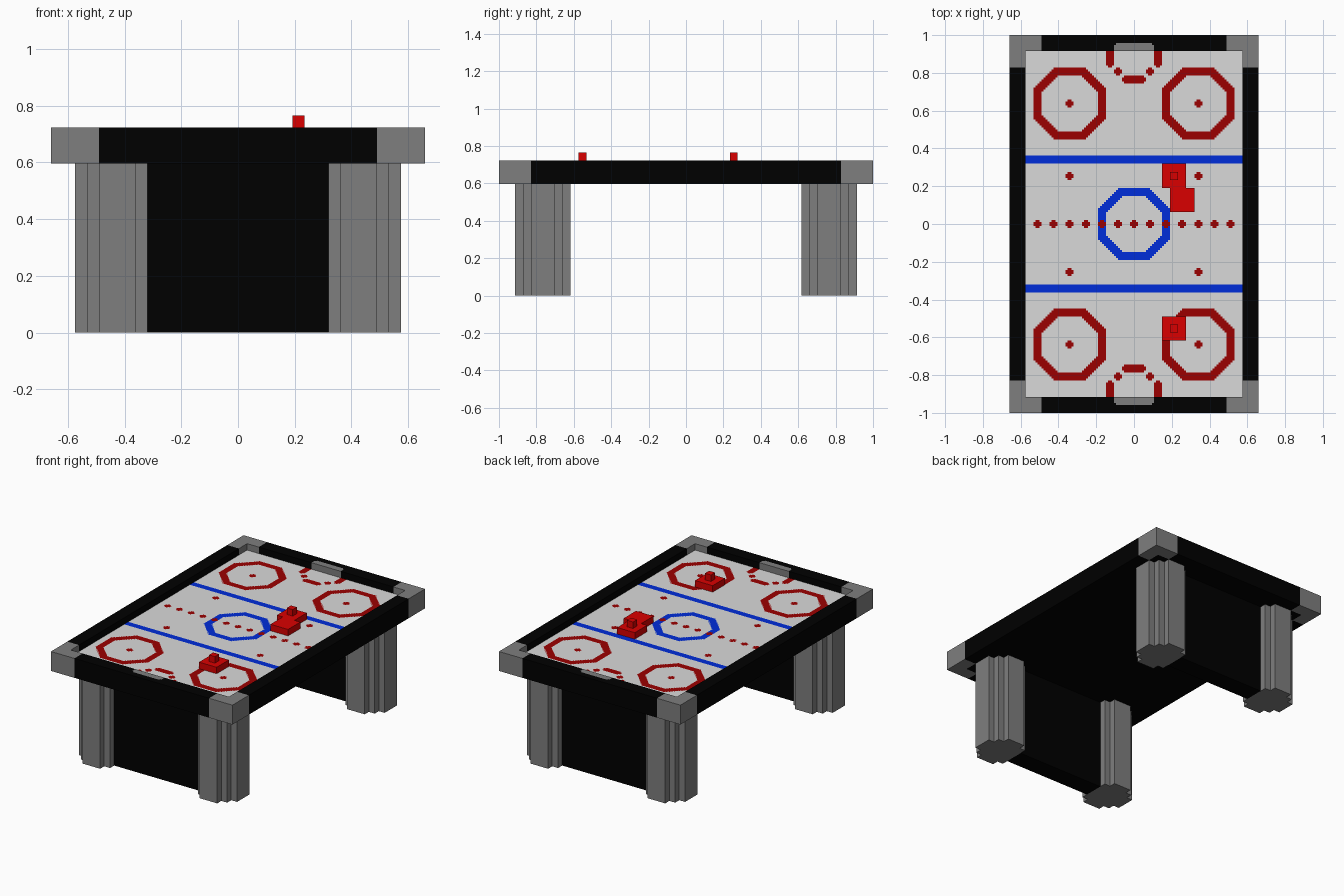
import bpy
import bmesh

V = 2 / 47      # block size of the model
CELL = 0.25     # painted square on the playfield, in blocks

cube = bpy.data.objects.get("Cube")
if cube:
    bpy.data.objects.remove(cube, do_unlink=True)


def material(name, r, g, b):
    m = bpy.data.materials.new(name)
    m.use_nodes = True
    m.diffuse_color = (r, g, b, 1)
    m.node_tree.nodes["Principled BSDF"].inputs["Base Color"].default_value = (r, g, b, 1)
    return m


black = material("black", 0, 0, 0)
grey = material("grey", 0.21, 0.21, 0.21)
white = material("light grey", 0.7, 0.7, 0.7)
dark_red = material("dark red", 0.33, 0, 0)
red = material("bright red", 0.7, 0, 0)
blue = material("blue", 0, 0.026, 0.7)


def finish(name, bm, *mats):
    me = bpy.data.meshes.new(name)
    bm.to_mesh(me)
    bm.free()
    for m in mats:
        me.materials.append(m)
    ob = bpy.data.objects.new(name, me)
    bpy.context.collection.objects.link(ob)


def prism(name, outline, z0, z1, mat, center=(0, 0), flip=(1, 1)):
    """Extrude a footprint, given in blocks, from z0 to z1."""
    bm = bmesh.new()
    base = bm.faces.new([bm.verts.new(((x + center[0]) * flip[0] * V,
                                       (y + center[1]) * flip[1] * V, z0 * V))
                         for x, y in outline])
    top = bmesh.ops.extrude_face_region(bm, geom=[base])["geom"]
    bmesh.ops.translate(bm, vec=(0, 0, (z1 - z0) * V),
                        verts=[g for g in top if isinstance(g, bmesh.types.BMVert)])
    bmesh.ops.recalc_face_normals(bm, faces=bm.faces)
    finish(name, bm, mat)


def rect(x0, x1, y0, y1):
    return [(x0, y0), (x1, y0), (x1, y1), (x0, y1)]


# Stepped round footprint of a leg, by turning one quarter four times;
# the step facing the panel is left off
quarter = [(3.5, 1.5), (2.5, 1.5), (2.5, 2.5), (1.5, 2.5), (1.5, 3.5)]
leg_outline = []
for turn in range(4):
    leg_outline += quarter
    quarter = [(-y, x) for x, y in quarter]
leg_outline = [p for p in leg_outline if p[0] > -3 and p != (-2.5, 1.5) and p != (-2.5, -1.5)]

# L-shaped corner, and the goal mouth set in the end rail
corner_outline = [(15.5, 23.5), (11.5, 23.5), (11.5, 21.5),
                  (13.5, 21.5), (13.5, 19.5), (15.5, 19.5)]
c, d = 2.5 - CELL, 22.5 - CELL
goal_outline = [(-2.5, 21.5), (-2.5, d), (-c, d), (-c, 22.5),
                (c, 22.5), (c, d), (2.5, d), (2.5, 21.5)]
upper_rail = [(-11.5, 21.5)] + goal_outline + [(11.5, 21.5), (11.5, 23.5), (-11.5, 23.5)]

for sy, end in ((-1, "front"), (1, "back")):
    prism(end + "_rail_base", rect(-11.5, 11.5, 21.5, 23.5), 14, 16, black, flip=(1, sy))
    prism(end + "_rail", upper_rail, 16, 17, black, flip=(1, sy))
    prism(end + "_goal", goal_outline, 16, 17, grey, flip=(1, sy))
    prism(end + "_panel", rect(-7.5, 7.5, 16.5, 19.5), 0, 14, black, flip=(1, sy))
    for sx, side in ((1, "left"), (-1, "right")):
        prism(f"{end}_{side}_corner", corner_outline, 14, 17, grey, flip=(sx, sy))
        prism(f"{end}_{side}_leg", leg_outline, 0, 14, grey, center=(10, 18), flip=(sx, sy))

for sx, side in ((1, "left"), (-1, "right")):
    prism(side + "_rail", rect(13.5, 15.5, -19.5, 19.5), 14, 17, black, flip=(sx, 1))


# Playfield markings, measured in blocks from the middle
def ring(a, b):
    return 3.5 < max(abs(a), abs(b), (abs(a) + abs(b)) * 0.7071) < 4.5


def blob(a, b, w=0.5, h=0.5):
    """A bar of half size w by h with its corner squares cut off."""
    a, b = abs(a), abs(b)
    return a < w and b < h and not (a > w - CELL and b > h - CELL)


def marking(x, y):
    ax, ay = abs(x), abs(y)
    centre_dot = ax < 12.5 and blob((ax + 1) % 2 - 1, y)
    face_off = blob(ax - 8, ay - 6) or blob(ax - 8, ay - 15) or ring(ax - 8, ay - 15)
    crease = (blob(ax - 3, ay - 20.75, 0.5, 1.25) or blob(ax - 2, ay - 19)
              or blob(ax, ay - 18, 1.5))
    if centre_dot or face_off or crease:
        return 1
    return 2 if ring(x, y) or 7.5 < ay < 8.5 else 0


# Table bed: painted squares on top, black sides and underside
bm = bmesh.new()
bmesh.ops.create_grid(bm, x_segments=108, y_segments=172, size=0.5)
for v in bm.verts:
    v.co = (v.co.x * 27 * V, v.co.y * 43 * V, 16 * V)
for f in bm.faces:
    m = f.calc_center_median() / V
    f.material_index = marking(m.x, m.y)
rim = [e for e in bm.edges if e.is_boundary]
geom = bmesh.ops.extrude_edge_only(bm, edges=rim)["geom"]
bmesh.ops.translate(bm, vec=(0, 0, -2 * V),
                    verts=[g for g in geom if isinstance(g, bmesh.types.BMVert)])
for g in geom:
    if isinstance(g, bmesh.types.BMFace):
        g.material_index = 3
under = [g for g in geom if isinstance(g, bmesh.types.BMEdge) and g.is_boundary]
for f in bmesh.ops.contextual_create(bm, geom=under)["faces"]:
    f.material_index = 3
bmesh.ops.recalc_face_normals(bm, faces=bm.faces)
finish("table_bed", bm, white, dark_red, blue, black)

# Two mallets and the puck
for name, y in (("back", 6), ("front", -13)):
    prism(name + "_mallet_base", rect(3.5, 6.5, y - 1.5, y + 1.5), 16, 17, red)
    prism(name + "_mallet_knob", rect(4.5, 5.5, y - 0.5, y + 0.5), 17, 18, red)
prism("puck", rect(4.5, 7.5, 1.5, 4.5), 16, 17, red)
